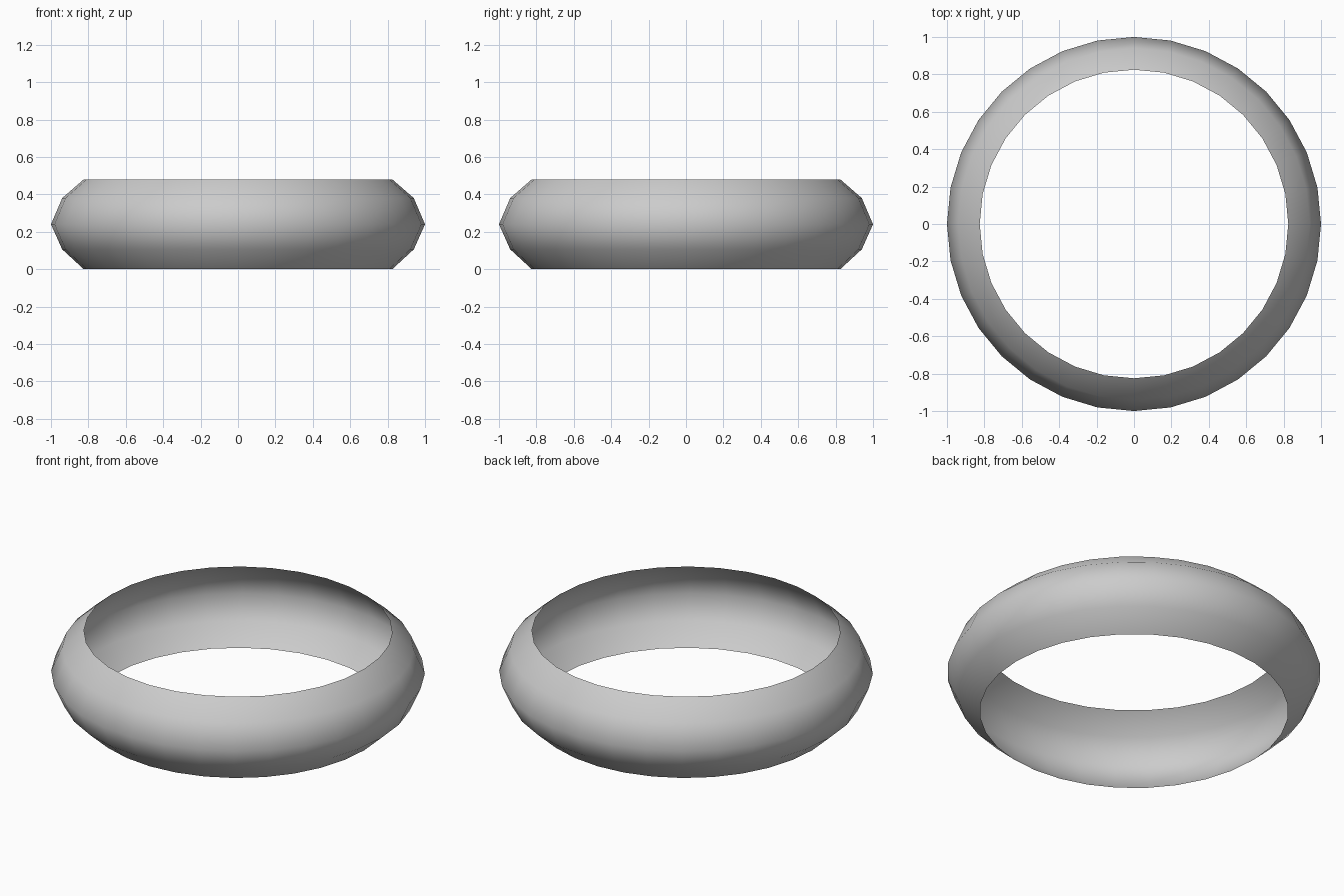
import bpy, bmesh
from math import cos, sin, tau

if "Cube" in bpy.data.objects:
    bpy.data.objects.remove(bpy.data.objects["Cube"])

SEGMENTS = 32
# Open cross-section of the band: (radius, height), bottom rim to top rim
PROFILE = [(0.825, 0.0), (0.94, 0.106), (1.0, 0.24), (0.94, 0.38), (0.825, 0.48)]

# Ring band: the profile swept around z as a hollow shell, open on the inside
bm = bmesh.new()
rings = [[bm.verts.new((r * cos(tau * i / SEGMENTS), r * sin(tau * i / SEGMENTS), z))
          for i in range(SEGMENTS)] for r, z in PROFILE]
for low, high in zip(rings, rings[1:]):
    for i in range(SEGMENTS):
        j = (i + 1) % SEGMENTS
        face = bm.faces.new((low[i], low[j], high[j], high[i]))
        face.smooth = True

mesh = bpy.data.meshes.new("ring_band")
bm.to_mesh(mesh)
bm.free()
band = bpy.data.objects.new("ring_band", mesh)
bpy.context.collection.objects.link(band)
